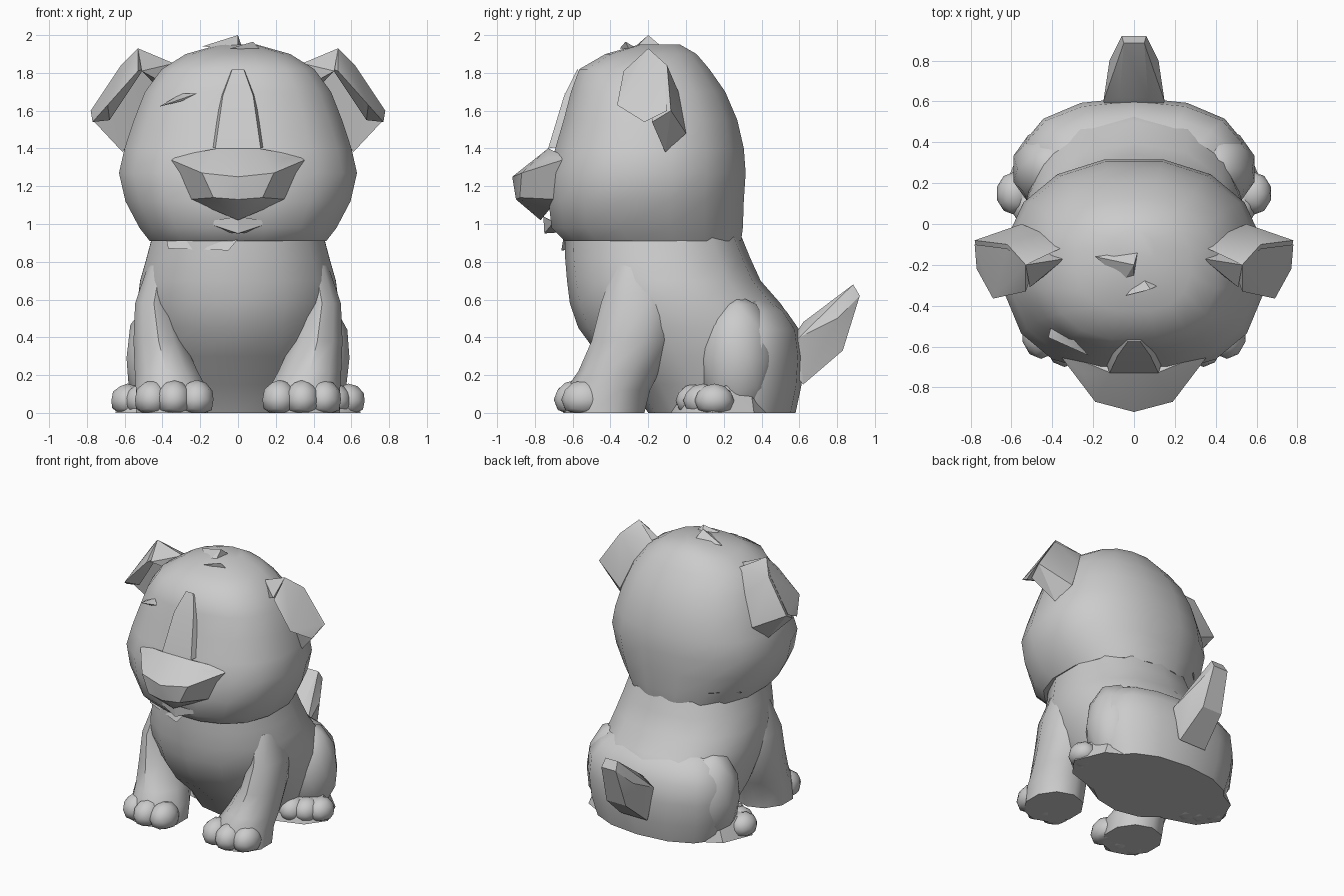
import bpy, bmesh, math
from mathutils import Vector

cube = bpy.data.objects.get("Cube")
if cube:
    bpy.data.objects.remove(cube, do_unlink=True)

grey = bpy.data.materials.new("plain grey")
grey.use_nodes = True
colour = (0.6, 0.6, 0.6, 1)
grey.diffuse_color = colour
grey.node_tree.nodes["Principled BSDF"].inputs["Base Color"].default_value = colour


def finish(name, bm, angle):
    bmesh.ops.recalc_face_normals(bm, faces=bm.faces)
    mesh = bpy.data.meshes.new(name)
    bm.to_mesh(mesh)
    bm.free()
    mesh.materials.append(grey)
    ob = bpy.data.objects.new(name, mesh)
    bpy.context.collection.objects.link(ob)
    bpy.ops.object.select_all(action='DESELECT')
    ob.select_set(True)
    bpy.context.view_layer.objects.active = ob
    bpy.ops.object.shade_smooth_by_angle(angle=math.radians(angle))


def loft(name, rings, sides=14, front_power=2.0, back_power=2.0):
    """Rings are (z, centre x, half width, front y, back y)."""
    bm = bmesh.new()
    loops = []
    for z, cx, rx, front, back in rings:
        loop = []
        for i in range(sides):
            a = math.tau * (i + 0.5) / sides
            c, s = math.cos(a), math.sin(a)
            e = 2 / (front_power if s < 0 else back_power)
            x = cx + rx * math.copysign(abs(c) ** e, c)
            y = (front + back) / 2 + (back - front) / 2 * math.copysign(abs(s) ** e, s)
            loop.append(bm.verts.new((x, y, z)))
        loops.append(loop)
    for lo, hi in zip(loops, loops[1:]):
        for i in range(sides):
            j = (i + 1) % sides
            bm.faces.new((lo[i], lo[j], hi[j], hi[i]))
    bm.faces.new(loops[0])
    bm.faces.new(loops[-1])
    finish(name, bm, 42)


def hull(name, points, mirror=False, angle=28):
    """Faceted solid; mirror adds the reflected points."""
    bm = bmesh.new()
    pts = list(points)
    if mirror:
        pts += [(-x, y, z) for x, y, z in points if x]
    for p in pts:
        bm.verts.new(p)
    res = bmesh.ops.convex_hull(bm, input=bm.verts)
    loose = [g for g in res["geom_interior"] if isinstance(g, bmesh.types.BMVert)]
    bmesh.ops.delete(bm, geom=loose, context='VERTS')
    finish(name, bm, angle)


def blob(name, centre, size):
    """Low-poly ellipsoid, flattened where it meets the floor."""
    bm = bmesh.new()
    bmesh.ops.create_icosphere(bm, subdivisions=2, radius=1)
    for v in bm.verts:
        v.co = Vector(c + s * k for c, s, k in zip(centre, size, v.co))
        v.co.z = max(v.co.z, 0)
    finish(name, bm, 42)


# Torso and wide rump, sitting flat on the floor
loft("torso", [
    (0, 0, .40, -.20, .57), (.15, 0, .45, -.30, .60), (.30, 0, .50, -.46, .615),
    (.45, 0, .525, -.57, .59), (.58, 0, .545, -.615, .50), (.70, 0, .53, -.63, .395),
    (.82, 0, .495, -.64, .34), (.93, 0, .465, -.64, .295)], front_power=2.1, back_power=2.3)
loft("rump", [
    (0, 0, .50, .0, .58), (.14, 0, .54, .0, .61), (.30, 0, .555, .02, .62),
    (.44, 0, .54, .06, .60), (.54, 0, .47, .10, .53), (.62, 0, .36, .14, .42)],
    front_power=2.3, back_power=2.2)

# Head with a broad flat face and full cheeks
loft("head", [
    (.91, 0, .475, -.65, .30), (.98, 0, .53, -.72, .31), (1.12, 0, .605, -.735, .315),
    (1.27, 0, .64, -.735, .325), (1.40, 0, .61, -.70, .315), (1.55, 0, .56, -.655, .28),
    (1.70, 0, .50, -.615, .215), (1.82, 0, .41, -.57, .13), (1.90, 0, .28, -.43, .06),
    (1.95, 0, .10, -.25, -.03)], sides=16, front_power=2.5, back_power=2.2)

# Muzzle, nose bridge and chin
hull("muzzle", [(0, -.92, 1.25), (.19, -.87, 1.27), (.13, -.88, 1.14), (0, -.90, 1.13),
                (0, -.77, 1.02), (.25, -.73, 1.35), (.38, -.62, 1.35), (.26, -.68, 1.13),
                (.11, -.73, 1.40)], mirror=True)
hull("nose_bridge", [(.12, -.73, 1.40), (.08, -.645, 1.68), (.03, -.575, 1.82),
                     (.16, -.6, 1.42), (.1, -.5, 1.7)], mirror=True, angle=50)
hull("chin", [(0, -.75, .95), (.18, -.70, 1.01), (0, -.755, 1.04), (.1, -.6, .96)], mirror=True)

# Closed eye crease and crown tufts
hull("eye_crease", [(-.42, -.555, 1.62), (-.22, -.645, 1.69), (-.30, -.60, 1.65),
                    (-.30, -.56, 1.69), (-.40, -.48, 1.63)])
hull("crown_tuft", [(0, -.2, 2.0), (-.19, -.16, 1.94), (.02, -.13, 1.94),
                    (-.05, -.28, 1.93), (0, -.26, 1.94)])
hull("brow_tuft", [(.08, -.32, 1.965), (-.04, -.35, 1.93), (.12, -.30, 1.92), (.04, -.26, 1.93)])

# Tail
hull("tail", [(.06, .92, .62), (.05, .885, .68), (.15, .60, .40), (.07, .62, .48),
              (.12, .80, .50), (.08, .83, .33), (.11, .62, .15), (.1, .5, .3)], mirror=True)

for side, s in (("left", 1), ("right", -1)):
    def flip(points):
        return [(s * x, y, z) for x, y, z in points]

    # Folded ear: standing back panel, thin drooping flap and the fold between
    hull(side + "_ear_back", flip([
        (.36, -.12, 1.84), (.53, -.2, 1.93), (.62, -.1, 1.84), (.78, -.08, 1.60),
        (.76, -.18, 1.54), (.55, .0, 1.48), (.61, -.11, 1.38), (.46, -.04, 1.7)]))
    hull(side + "_ear_flap", flip([
        (.53, -.2, 1.93), (.53, -.33, 1.81), (.69, -.365, 1.63), (.77, -.22, 1.54),
        (.78, -.1, 1.60), (.62, -.12, 1.84), (.50, -.25, 1.82), (.68, -.2, 1.55)]))
    hull(side + "_ear_fold", flip([
        (.34, -.17, 1.85), (.53, -.2, 1.93), (.51, -.31, 1.81), (.42, -.24, 1.76), (.45, -.12, 1.75)]))

    # Front leg blending into the shoulder, with paw
    loft(side + "_front_leg", [
        (0, s * .35, .20, -.65, -.22), (.12, s * .35, .20, -.64, -.19),
        (.22, s * .38, .175, -.57, -.14), (.38, s * .42, .14, -.50, -.08),
        (.58, s * .445, .105, -.45, -.06), (.78, s * .41, .07, -.38, -.12)], sides=10)
    for n, x, y in (("inner", .22, -.56), ("middle", .34, -.58), ("outer", .455, -.54)):
        blob(f"{side}_front_{n}_toe", (s * x, y, .07), (.095, .12, .105))

    # Hind leg: haunch, foot and toes
    blob(side + "_haunch", (s * .40, .27, .29), (.20, .205, .335))
    hull(side + "_hind_foot", flip([
        (.3, -.08, 0), (.55, .0, 0), (.65, .14, 0), (.56, .36, 0), (.3, .5, 0),
        (.45, .0, .12), (.60, .14, .14), (.5, .34, .15), (.32, .1, .15)]))
    for n, x, y in (("inner", .42, .05), ("middle", .51, .09), ("outer", .585, .15)):
        blob(f"{side}_hind_{n}_toe", (s * x, y, .065), (.09, .105, .09))

# Neck fur tufts under the head
hull("throat_tuft", [(-.37, -.52, .87), (-.05, -.66, .86), (0, -.65, .92),
                     (-.38, -.5, .92), (-.1, -.4, .9)])
hull("nape_tuft", [(-.42, .02, .93), (-.34, .23, 1.02), (-.50, .04, 1.0), (-.2, .1, .95)])
